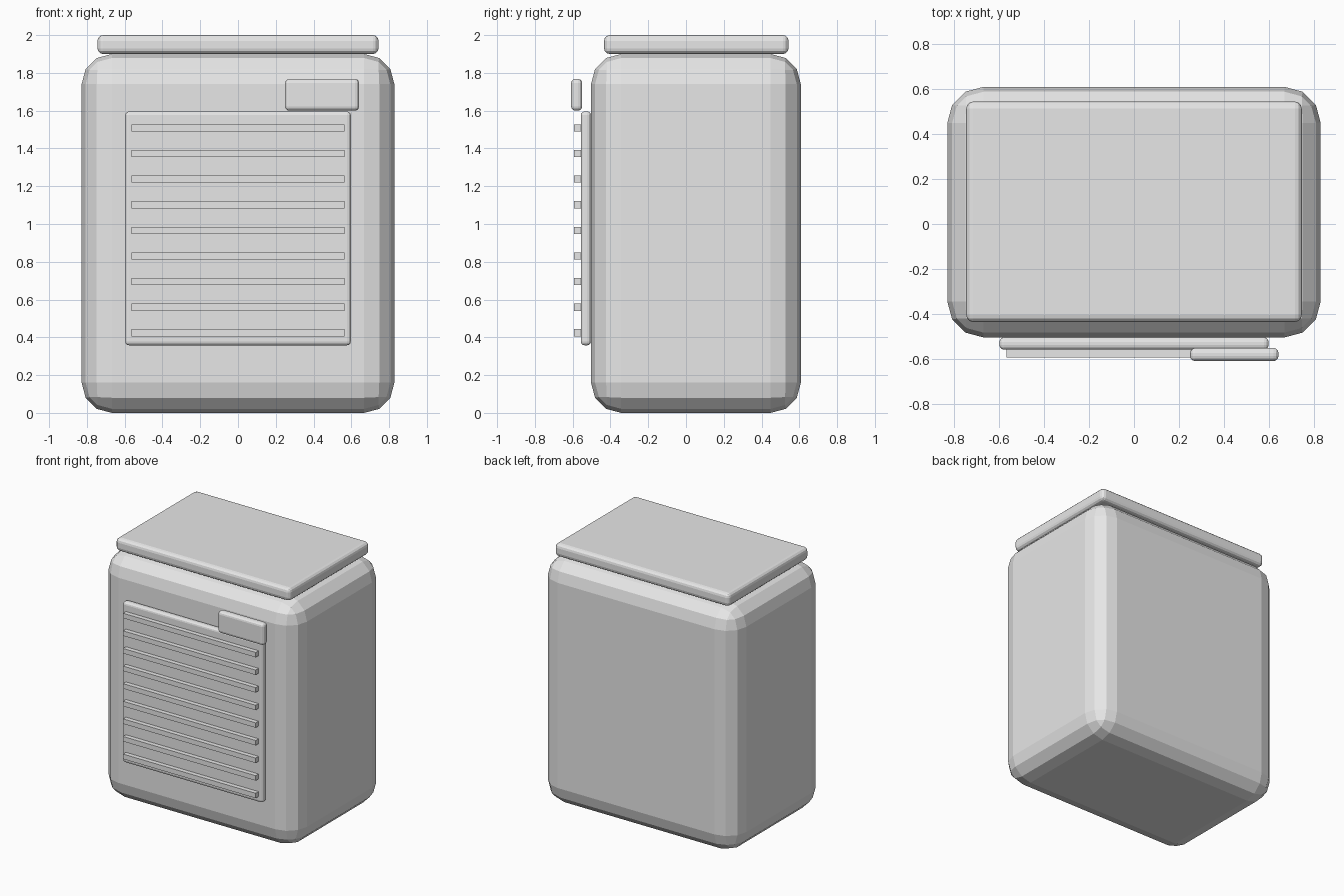
import bpy
import bmesh
from mathutils import Vector

if "Cube" in bpy.data.objects:
    bpy.data.objects.remove(bpy.data.objects["Cube"], do_unlink=True)

# Single plain grey for the whole cabinet
grey = bpy.data.materials.new("light_grey")
grey.use_nodes = True
colour = (0.8, 0.8, 0.8, 1.0)
grey.diffuse_color = colour
for node in grey.node_tree.nodes:
    if node.type == "BSDF_PRINCIPLED":
        node.inputs["Base Color"].default_value = colour


def box(name, low, high, bevel=0.0):
    """Box between two corners, with optional three-step rounded edges."""
    low, high = Vector(low), Vector(high)
    size, centre = high - low, (low + high) / 2
    bm = bmesh.new()
    bmesh.ops.create_cube(bm, size=1.0)
    bmesh.ops.scale(bm, vec=size, verts=bm.verts)
    mesh = bpy.data.meshes.new(name)
    bm.to_mesh(mesh)
    bm.free()
    mesh.materials.append(grey)
    obj = bpy.data.objects.new(name, mesh)
    obj.location = centre
    bpy.context.collection.objects.link(obj)
    if bevel:
        mod = obj.modifiers.new("rounded_edges", "BEVEL")
        mod.width = bevel
        mod.segments = 3
        mod.limit_method = "NONE"
    return obj


# Rounded cabinet and its lid
box("cabinet_body", (-0.828, -0.503, 0), (0.828, 0.608, 1.9), 0.16)
box("lid", (-0.744, -0.434, 1.9), (0.744, 0.543, 2.0), 0.03)

# Front grille panel with its slats
box("grille_panel", (-0.597, -0.557, 0.358), (0.597, -0.503, 1.596), 0.02)
slat_count, lowest, spacing = 9, 0.424, 0.1356
for i in range(slat_count):
    z = lowest + i * spacing
    box(f"grille_slat_{i + 1}", (-0.565, -0.592, z - 0.019), (0.565, -0.555, z + 0.019))

# Control plate standing proud of the upper front
box("control_plate", (0.249, -0.608, 1.6), (0.641, -0.55, 1.768), 0.022)
